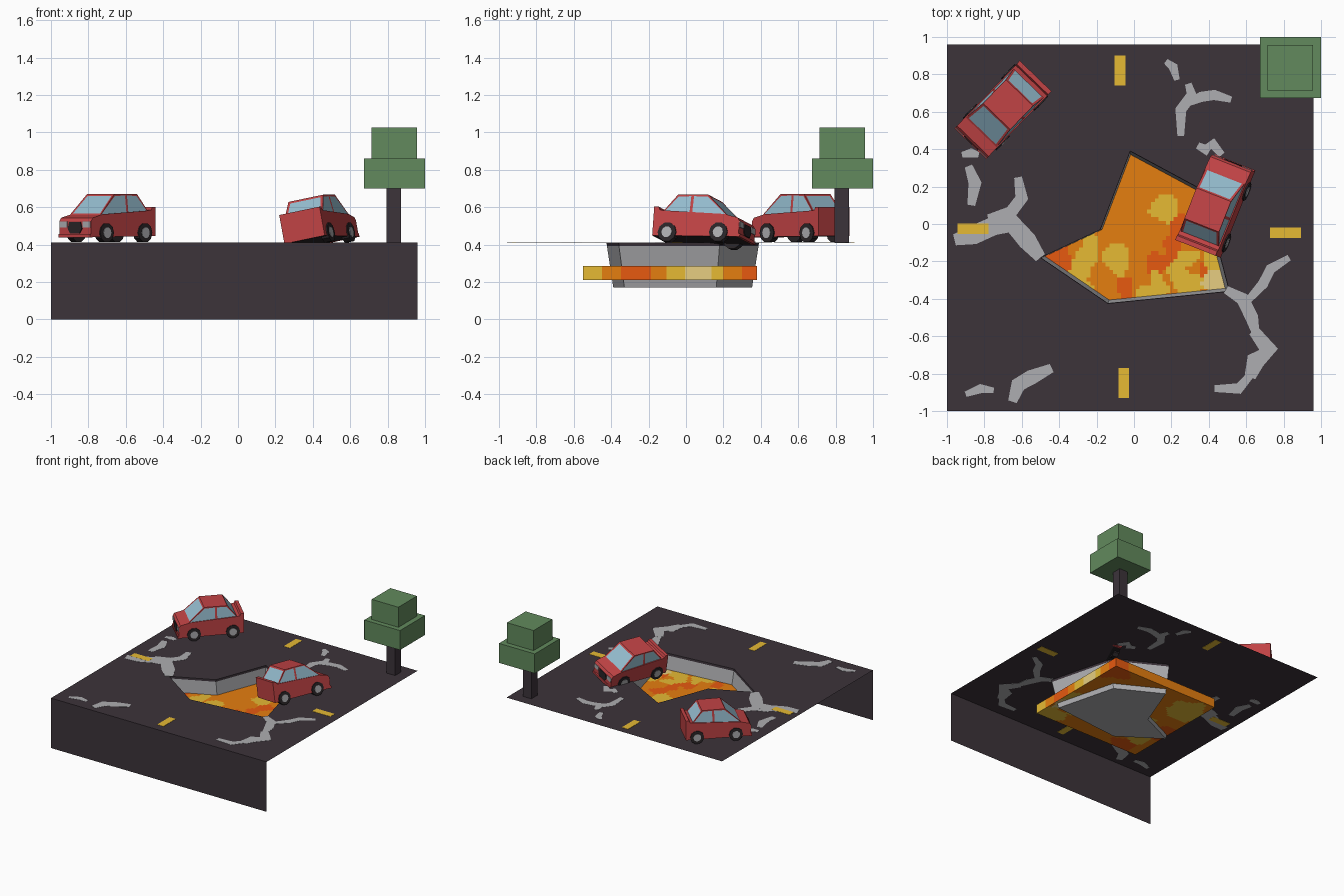
import bpy, bmesh, math
from mathutils import Matrix, Vector

if "Cube" in bpy.data.objects:
    bpy.data.objects.remove(bpy.data.objects["Cube"])


def lin(c):
    c /= 255
    return c / 12.92 if c <= 0.04045 * 255 / 255 else ((c + 0.055) / 1.055) ** 2.4


def material(name, *rgb):
    m = bpy.data.materials.new(name)
    m.diffuse_color = (*[lin(c) for c in rgb], 1)
    m.use_nodes = True
    m.node_tree.nodes["Principled BSDF"].inputs["Base Color"].default_value = m.diffuse_color
    return m


ASPHALT = material("asphalt", 60, 51, 58)
GREY = material("concrete grey", 174, 174, 177)
RED = material("car red", 193, 67, 69)
GLASS = material("glass blue", 150, 190, 208)
BLACK = material("rubber black", 42, 37, 40)
GREEN = material("leaf green", 98, 138, 93)
ORANGE = material("lava orange", 229, 126, 16)
HOT = material("lava red", 232, 90, 16)
YELLOW = material("yellow", 230, 186, 52)
CREAM = material("lava cream", 236, 210, 132)
Z = 0.41  # road level


def finish(bm, name, mats, matrix=None, fix=True):
    if fix:
        bmesh.ops.recalc_face_normals(bm, faces=bm.faces[:])
    me = bpy.data.meshes.new(name)
    bm.to_mesh(me)
    bm.free()
    for m in mats:
        me.materials.append(m)
    ob = bpy.data.objects.new(name, me)
    bpy.context.collection.objects.link(ob)
    if matrix:
        ob.matrix_world = matrix
    return ob


def box(name, mat, lo, hi, matrix=None):
    bm = bmesh.new()
    bmesh.ops.create_cube(bm, size=1)
    for v in bm.verts:
        v.co = [(a + b) / 2 + c * (b - a) for a, b, c in zip(lo, hi, v.co)]
    return finish(bm, name, [mat], matrix)


def loft(bm, rings):
    """Joins closed rings of equal length with quads and returns the vertex rings."""
    vs = [[bm.verts.new(p) for p in r] for r in rings]
    for a, b in zip(vs, vs[1:]):
        for i in range(len(a)):
            j = (i + 1) % len(a)
            bm.faces.new((a[i], a[j], b[j], b[i]))
    return vs


def prism(name, mats, lower, upper, matrix=None):
    bm = bmesh.new()
    a, b = loft(bm, [lower, upper])
    bm.faces.new(a)
    bm.faces.new(b)
    return finish(bm, name, mats, matrix)


# Road sheet with a jagged hole, and its front wall
HOLE = [(-0.5, -0.18), (-0.18, -0.03), (-0.02, 0.39), (0.37, 0.18), (0.51, -0.36), (-0.14, -0.425)]
bm = bmesh.new()
for loop in ([(-1, -1), (0.96, -1), (0.96, 0.96), (-1, 0.96)], HOLE):
    vs = [bm.verts.new((x, y, Z)) for x, y in loop]
    for i in range(len(vs)):
        bm.edges.new((vs[i - 1], vs[i]))
bmesh.ops.triangle_fill(bm, use_beauty=True, edges=bm.edges[:], normal=(0, 0, 1))
for f in bm.faces:
    f.normal_update()
    if f.normal.z < 0:
        f.normal_flip()
finish(bm, "road", [ASPHALT], fix=False)
bm = bmesh.new()
bm.faces.new([bm.verts.new(p) for p in ((-1, -1, 0), (0.96, -1, 0), (0.96, -1, Z), (-1, -1, Z))])
finish(bm, "front_wall", [ASPHALT], fix=False)

# Pit: dark crust edge, tapered grey walls and floor
bm = bmesh.new()
rings = [[(0.02 + (x - 0.02) * k, -0.02 + (y + 0.02) * k, z) for x, y in HOLE]
         for k, z in ((1, Z), (0.995, 0.393), (0.91, 0.17))]
vs = loft(bm, rings)
bm.faces.new(vs[-1])
for f in bm.faces:
    f.material_index = 0 if f.calc_center_median().z > 0.39 else 1
finish(bm, "pit", [ASPHALT, GREY])

# Lava slab, patched by distance to hot spots
SPOTS = [(0.43, -0.32, 0.07, 3), (-0.43, -0.18, 0.11, 1), (-0.1, -0.19, 0.075, 2),
         (0.16, 0.08, 0.08, 2), (-0.26, -0.17, 0.06, 2), (-0.3, -0.25, 0.07, 2),
         (-0.22, -0.1, 0.05, 2), (-0.33, -0.34, 0.09, 2), (0.05, -0.36, 0.05, 2),
         (0.13, -0.33, 0.06, 2), (0.22, -0.27, 0.06, 2), (0.3, -0.33, 0.08, 2),
         (0.45, -0.2, 0.08, 2), (0.3, -0.18, 0.05, 2),
         (0.13, -0.2, 0.06, 1), (0.2, -0.13, 0.06, 1), (0.38, -0.24, 0.05, 1),
         (0.26, 0.01, 0.06, 1), (-0.05, -0.35, 0.05, 1), (0.44, 0.32, 0.12, 1),
         (-0.35, 0.2, 0.15, 2), (-0.3, -0.48, 0.1, 1), (0.4, -0.5, 0.11, 2)]
BANDS = [(-0.45, 2), (-0.35, 0), (-0.18, 1), (-0.1, 0), (0.0, 2), (0.13, 3), (0.2, 2), (0.3, 0), (1, 1)]


def lava_index(p):
    if p.x > 0.494:
        return next(i for y, i in BANDS if p.y < y)
    wob = 0.012 * math.sin(38 * p.x + 9 * p.y) + 0.012 * math.sin(41 * p.y - 13 * p.x)
    for x, y, r, i in SPOTS:
        if math.hypot(p.x - x, p.y - y) < r + wob:
            return i
    return 0


bm = bmesh.new()
bmesh.ops.create_grid(bm, x_segments=48, y_segments=46, size=0.5)
for v in bm.verts:
    v.co = (0.01 + v.co.x * 0.97, -0.085 + v.co.y * 0.93, 0.285)
ext = bmesh.ops.extrude_face_region(bm, geom=bm.faces[:], use_keep_orig=True)
for v in ext["geom"]:
    if isinstance(v, bmesh.types.BMVert):
        v.co.z = 0.21
for f in bm.faces:
    f.material_index = lava_index(f.calc_center_median())
finish(bm, "lava", [ORANGE, HOT, YELLOW, CREAM])

# Road cracks: thin tapering ribbons
CRACKS = [
    (0.05, [(0.17, 0.87), (0.21, 0.84), (0.23, 0.77)]),
    (0.06, [(0.29, 0.75), (0.31, 0.69), (0.25, 0.61), (0.25, 0.47)]),
    (0.055, [(0.27, 0.64), (0.36, 0.68), (0.43, 0.69), (0.52, 0.665)]),
    (0.06, [(0.34, 0.42), (0.385, 0.395), (0.42, 0.43), (0.47, 0.37)]),
    (0.05, [(-0.92, 0.37), (-0.87, 0.38), (-0.83, 0.37)]),
    (0.07, [(-0.885, 0.31), (-0.85, 0.22), (-0.87, 0.1)]),
    (0.07, [(-0.62, 0.25), (-0.6, 0.14), (-0.66, 0.06), (-0.78, 0.03)]),
    (0.1, [(-0.5, -0.18), (-0.57, -0.09), (-0.65, 0.0), (-0.75, -0.01), (-0.86, -0.06), (-0.96, -0.085)]),
    (0.07, [(0.49, -0.35), (0.58, -0.4), (0.63, -0.5), (0.65, -0.58)]),
    (0.055, [(0.59, -0.43), (0.69, -0.32), (0.73, -0.24), (0.83, -0.18)]),
    (0.1, [(0.64, -0.57), (0.72, -0.67), (0.65, -0.73), (0.62, -0.82)]),
    (0.06, [(0.63, -0.8), (0.56, -0.88), (0.43, -0.88)]),
    (0.05, [(-0.9, -0.91), (-0.82, -0.88), (-0.75, -0.89)]),
    (0.08, [(-0.65, -0.95), (-0.62, -0.86), (-0.55, -0.82), (-0.44, -0.77)]),
]
for n, (w, pts) in enumerate(CRACKS):
    left, right = [], []
    for i, p in enumerate(pts):
        d = (Vector(pts[min(i + 1, len(pts) - 1)]) - Vector(pts[max(i - 1, 0)])).normalized()
        h = w * (0.3 if i in (0, len(pts) - 1) else 0.5)
        left.append((p[0] - d.y * h, p[1] + d.x * h))
        right.append((p[0] + d.y * h, p[1] - d.x * h))
    dz = 0.0008 + n * 0.00005
    prism(f"crack_{n + 1}", [GREY], *[[(x, y, Z + s * dz) for x, y in left + right[::-1]] for s in (-1, 1)])

# Lane dashes
for n, (x, y, w, h) in enumerate([(-0.075, 0.82, 0.057, 0.16), (-0.055, -0.85, 0.057, 0.16),
                                  (-0.86, -0.025, 0.165, 0.057), (0.81, -0.047, 0.165, 0.057)]):
    box(f"lane_dash_{n + 1}", YELLOW, (x - w / 2, y - h / 2, Z - 0.0018), (x + w / 2, y + h / 2, Z + 0.0018))

# Tree
box("tree_trunk", ASPHALT, (0.795, 0.795, Z), (0.872, 0.872, 0.71))
box("tree_lower_leaves", GREEN, (0.675, 0.675, 0.70), (1, 1, 0.86))
box("tree_upper_leaves", GREEN, (0.715, 0.715, 0.86), (0.957, 0.957, 1.025))


def car(tag, mtx):
    """Car facing local +y, standing on local z = 0."""
    half = 0.247
    # body side profile: distance from the nose, height
    prof = [(0, 0.03), (0, 0.115), (0.012, 0.133), (0.09, 0.152), (0.445, 0.172), (0.462, 0.176),
            (0.47, 0.192), (0.495, 0.192), (0.495, 0.035)]
    body = prism(tag + "_body", [RED, BLACK],
                 *[[(x, half - s, z) for s, z in prof] for x in (-0.118, 0.118)], mtx)
    for p in body.data.polygons:
        if p.normal.z < -0.9:
            p.material_index = 1
    # cabin with inset windows
    bm = bmesh.new()
    secs = [[(-w, half - a, 0.148), (-u, half - b, 0.26), (u, half - b, 0.26), (w, half - a, 0.148)]
            for a, b, w, u in ((0.075, 0.195, 0.114, 0.101), (0.285, 0.285, 0.114, 0.101),
                               (0.46, 0.37, 0.114, 0.101))]
    vs = loft(bm, secs)
    bm.faces.new(vs[0])
    bm.faces.new(vs[-1])
    bmesh.ops.recalc_face_normals(bm, faces=bm.faces[:])
    panes = [f for f in bm.faces if abs(f.normal.z) < 0.9]
    ends = [f for f in panes if abs(f.normal.y) > 0.3]
    sides = [f for f in panes if f not in ends]
    bmesh.ops.inset_individual(bm, faces=ends, thickness=0.018, depth=-0.001)
    bmesh.ops.inset_individual(bm, faces=sides, thickness=0.011, depth=-0.001)
    for f in panes:
        f.material_index = 1
    finish(bm, tag + "_cabin", [RED, GLASS], mtx, fix=False)
    # wheels and hubs
    for sx in (-1, 1):
        side = "left" if sx < 0 else "right"
        for end, s in (("front", 0.115), ("rear", 0.41)):
            for part, mat, r, x, d in (("wheel", BLACK, 0.053, 0.104, 0.042), ("hub", GREY, 0.03, 0.115, 0.026)):
                bm = bmesh.new()
                bmesh.ops.create_cone(bm, cap_ends=True, segments=10, radius1=r, radius2=r, depth=d)
                bm.transform(Matrix.Translation((sx * x, half - s, 0.053)) @ Matrix.Rotation(math.pi / 2, 4, "Y"))
                finish(bm, f"{tag}_{end}_{side}_{part}", [mat], mtx)
        a, b = sorted((sx * 0.058, sx * 0.114))
        box(f"{tag}_headlight_{side}", GREY, (a, half - 0.001, 0.082), (b, half + 0.004, 0.114), mtx)
    # grille and bumper
    g = [(-0.052, 0.075), (-0.035, 0.05), (0.035, 0.05), (0.052, 0.075), (0.042, 0.11), (-0.042, 0.11)]
    prism(tag + "_grille", [BLACK], *[[(x, half + y, z) for x, z in g] for y in (-0.001, 0.005)], mtx)
    box(tag + "_bumper", RED, (-0.118, half - 0.01, 0.028), (0.118, half + 0.008, 0.046), mtx)


def place(x, y, z, roll, turn):
    return (Matrix.Translation((x, y, z)) @ Matrix.Rotation(math.radians(turn), 4, "Z")
            @ Matrix.Rotation(math.radians(roll), 4, "Y"))


# One parked car, one tipping over the pit edge
car("parked_car", place(-0.698, 0.613, Z, 0, 136))
car("tipping_car", place(0.453, 0.09, 0.392, -11, -21.5))
